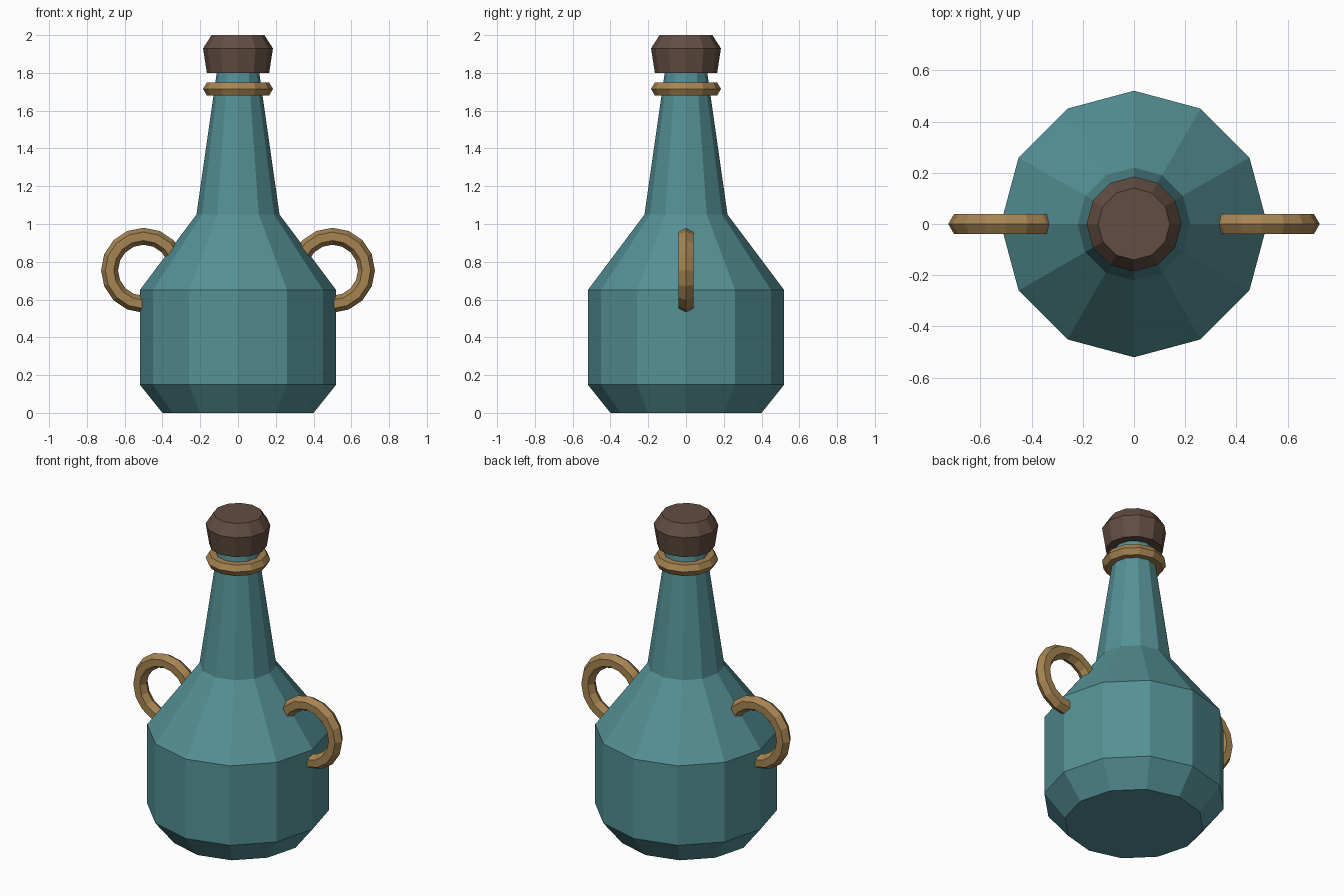
import bpy, bmesh
from math import cos, sin, tau, pi

if "Cube" in bpy.data.objects:
    bpy.data.objects.remove(bpy.data.objects["Cube"])


def material(name, rgb):
    mat = bpy.data.materials.new(name)
    mat.diffuse_color = (*rgb, 1)
    mat.use_nodes = True
    mat.node_tree.nodes["Principled BSDF"].inputs["Base Color"].default_value = mat.diffuse_color
    return mat


def lathe(name, profile, mat, sides=12):
    """Closed faceted solid turned around z from (radius, height) points."""
    bm = bmesh.new()
    rings = [[bm.verts.new((r * cos(tau * i / sides), r * sin(tau * i / sides), z))
              for i in range(sides)] for r, z in profile]
    for low, high in zip(rings, rings[1:]):
        for i in range(sides):
            j = (i + 1) % sides
            bm.faces.new((low[i], low[j], high[j], high[i]))
    bm.faces.new(rings[0][::-1])
    bm.faces.new(rings[-1])
    mesh = bpy.data.meshes.new(name)
    bm.to_mesh(mesh)
    bm.free()
    mesh.materials.append(mat)
    obj = bpy.data.objects.new(name, mesh)
    bpy.context.collection.objects.link(obj)
    return obj


def torus(name, location, rotation, major, minor, segments, mat):
    """Faceted ring with a hexagonal cross-section."""
    bpy.ops.mesh.primitive_torus_add(
        location=location, rotation=rotation, major_radius=major,
        minor_radius=minor, major_segments=segments, minor_segments=6)
    obj = bpy.context.object
    obj.name = name
    obj.data.materials.append(mat)
    return obj


glass = material("teal_glass", (0.09, 0.28, 0.30))
brass = material("brass", (0.38, 0.23, 0.085))
cork = material("dark_cork", (0.12, 0.075, 0.055))

# Bottle with its long tapering neck
lathe("bottle", [(0.40, 0), (0.52, 0.15), (0.52, 0.65), (0.22, 1.05), (0.11, 1.82)], glass)

# Stopper
lathe("stopper", [(0.165, 1.80), (0.185, 1.93), (0.14, 2.0)], cork)

# Collar around the neck
torus("neck_ring", (0, 0, 1.715), (0, 0, 0), 0.145, 0.04, 12, brass)

# Side handles, partly sunk into the shoulder
for side, x in (("left", -0.5), ("right", 0.5)):
    torus(side + "_handle", (x, 0, 0.755), (pi / 2, 0, 0), 0.18, 0.045, 16, brass)
